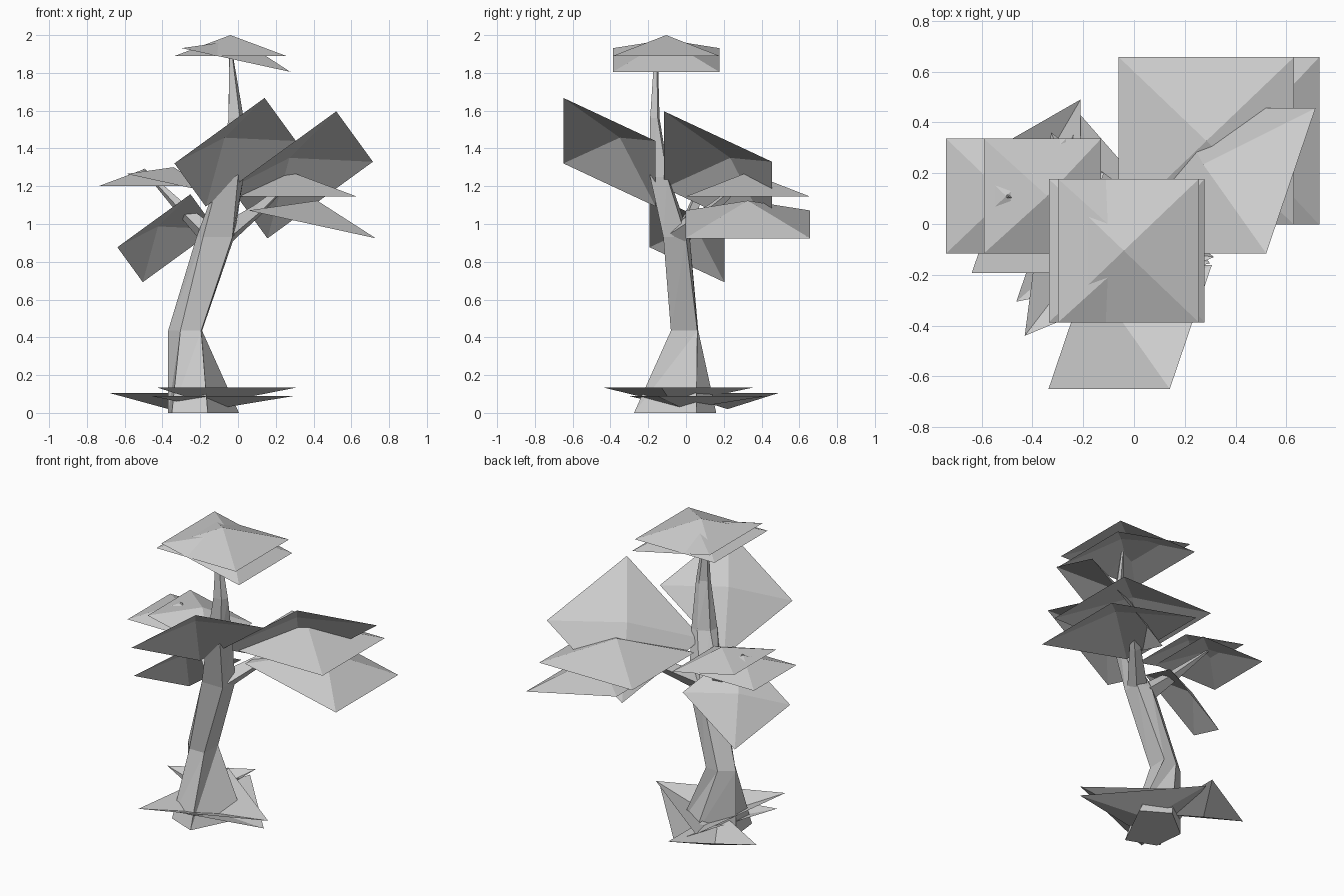
import bpy, bmesh, math
from mathutils import Vector, Euler

if "Cube" in bpy.data.objects:
    bpy.data.objects.remove(bpy.data.objects["Cube"])

grey = bpy.data.materials.new("pale_grey")
grey.diffuse_color = (0.6, 0.6, 0.6, 1)
grey.use_nodes = True
grey.node_tree.nodes["Principled BSDF"].inputs["Base Color"].default_value = grey.diffuse_color


def finish(name, bm):
    mesh = bpy.data.meshes.new(name)
    bm.to_mesh(mesh)
    bm.free()
    mesh.materials.append(grey)
    ob = bpy.data.objects.new(name, mesh)
    bpy.context.collection.objects.link(ob)
    return ob


def fan(name, rim, tip):
    """Open pyramid: rim points (counter-clockwise from above) joined to a tip."""
    bm = bmesh.new()
    vs = [bm.verts.new(p) for p in rim]
    t = bm.verts.new(tip)
    for i in range(len(vs)):
        bm.faces.new((vs[i], vs[(i + 1) % len(vs)], t))
    return finish(name, bm)


def loft(name, rings):
    """Skin rings of points, closing the first and last ring."""
    bm = bmesh.new()
    vr = [[bm.verts.new(p) for p in r] for r in rings]
    n = len(vr[0])
    for lo, hi in zip(vr, vr[1:]):
        for i in range(n):
            j = (i + 1) % n
            bm.faces.new((lo[i], lo[j], hi[j]))
            bm.faces.new((lo[i], hi[j], hi[i]))
    bm.faces.new(vr[0][::-1])
    bm.faces.new(vr[-1])
    return finish(name, bm)


# Foliage: open square pyramids in three sizes, each flat, tilted and steep
FLAT, TILTED, STEEP = (0, 0, 0), (0, 12.3, 0), (-30, -36, 0)


def canopy(name, centre, scale, angles):
    rot = Euler([math.radians(a) for a in angles]).to_matrix()
    c = Vector(centre)
    hx, hy, h = 0.295 * scale, 0.282 * scale, 0.11 * scale
    rim = [c + rot @ Vector((sx * hx, sy * hy, 0))
           for sx, sy in ((-1, -1), (1, -1), (1, 1), (-1, 1))]
    fan(name, rim, c + rot @ Vector((0, 0, h)))


canopy("top_canopy_flat", (-0.04, -0.105, 1.89), 1, FLAT)
canopy("top_canopy_tilted", (-0.01, -0.105, 1.868), 1, TILTED)
canopy("front_canopy_steep", (-0.015, -0.405, 1.38), 1, STEEP)
canopy("right_canopy_flat", (0.285, 0.327, 1.145), 1.17, FLAT)
canopy("right_canopy_tilted", (0.392, 0.327, 0.998), 1.17, TILTED)
canopy("right_canopy_steep", (0.338, 0.17, 1.26), 1.17, STEEP)
canopy("left_canopy_flat", (-0.503, 0.11, 1.2), 0.8, FLAT)
canopy("left_canopy_tilted", (-0.36, 0.11, 1.215), 0.8, TILTED)
canopy("left_canopy_steep", (-0.378, 0.005, 0.925), 0.81, STEEP)

# Trunk: five-sided, bent, flared at the foot and pointed at the top
levels = [
    (0.0, [(-0.35, -0.2), (-0.16, -0.275), (0.005, 0.055), (-0.17, 0.16), (-0.37, 0.0)]),
    (0.435, [(-0.305, -0.08), (-0.195, -0.08), (-0.19, 0.06), (-0.28, 0.065), (-0.37, 0.0)]),
    (0.93, [(-0.185, -0.12), (-0.03, -0.12), (-0.02, 0.0), (-0.12, 0.02), (-0.22, -0.05)]),
    (1.25, [(-0.1, -0.19), (0.0, -0.19), (0.03, -0.1), (-0.02, -0.09), (-0.09, -0.13)]),
    (1.56, [(-0.05, -0.19), (0.01, -0.19), (0.03, -0.15), (0.0, -0.14), (-0.05, -0.16)]),
    (1.93, [(-0.045, -0.165), (-0.035, -0.165), (-0.033, -0.155), (-0.04, -0.15), (-0.047, -0.155)]),
]
loft("trunk", [[(x, y, z) for x, y in ring] for z, ring in levels])


# Branches: four-sided tapering tubes
def branch(name, path):
    pts = [Vector(p[:3]) for p in path]
    d = (pts[-1] - pts[0]).normalized()
    u = d.cross(Vector((0, 0, 1))).normalized()
    w = d.cross(u)
    loft(name, [[p + (u * math.cos(a) + w * math.sin(a)) * q[3]
                 for a in (0, math.pi / 2, math.pi, 1.5 * math.pi)]
                for p, q in zip(pts, path)])


branch("left_branch", [(-0.13, -0.03, 0.92, 0.06), (-0.28, 0.03, 1.06, 0.035), (-0.5, 0.11, 1.29, 0.006)])
branch("right_branch", [(-0.06, -0.04, 0.95, 0.06), (0.1, 0.13, 1.07, 0.035), (0.29, 0.32, 1.24, 0.006)])


# Ground leaves: upturned shallow three-sided cups
def ground_leaf(name, centre, corner, top, bottom):
    c, r = Vector(centre), Vector(corner) - Vector(centre)
    rim = []
    for k in range(3):
        a = math.radians(120 * k)
        rim.append((c.x + r.x * math.cos(a) - r.y * math.sin(a),
                    c.y + r.x * math.sin(a) + r.y * math.cos(a), top))
    fan(name, rim, (c.x, c.y, bottom))


ground_leaf("ground_leaf_large", (-0.147, -0.07), (-0.43, -0.44), 0.135, 0.045)
ground_leaf("ground_leaf_small", (-0.367, 0.22), (-0.21, 0.49), 0.105, 0.02)
ground_leaf("ground_leaf_middle", (-0.125, -0.01), (0.3, -0.155), 0.09, 0.02)
